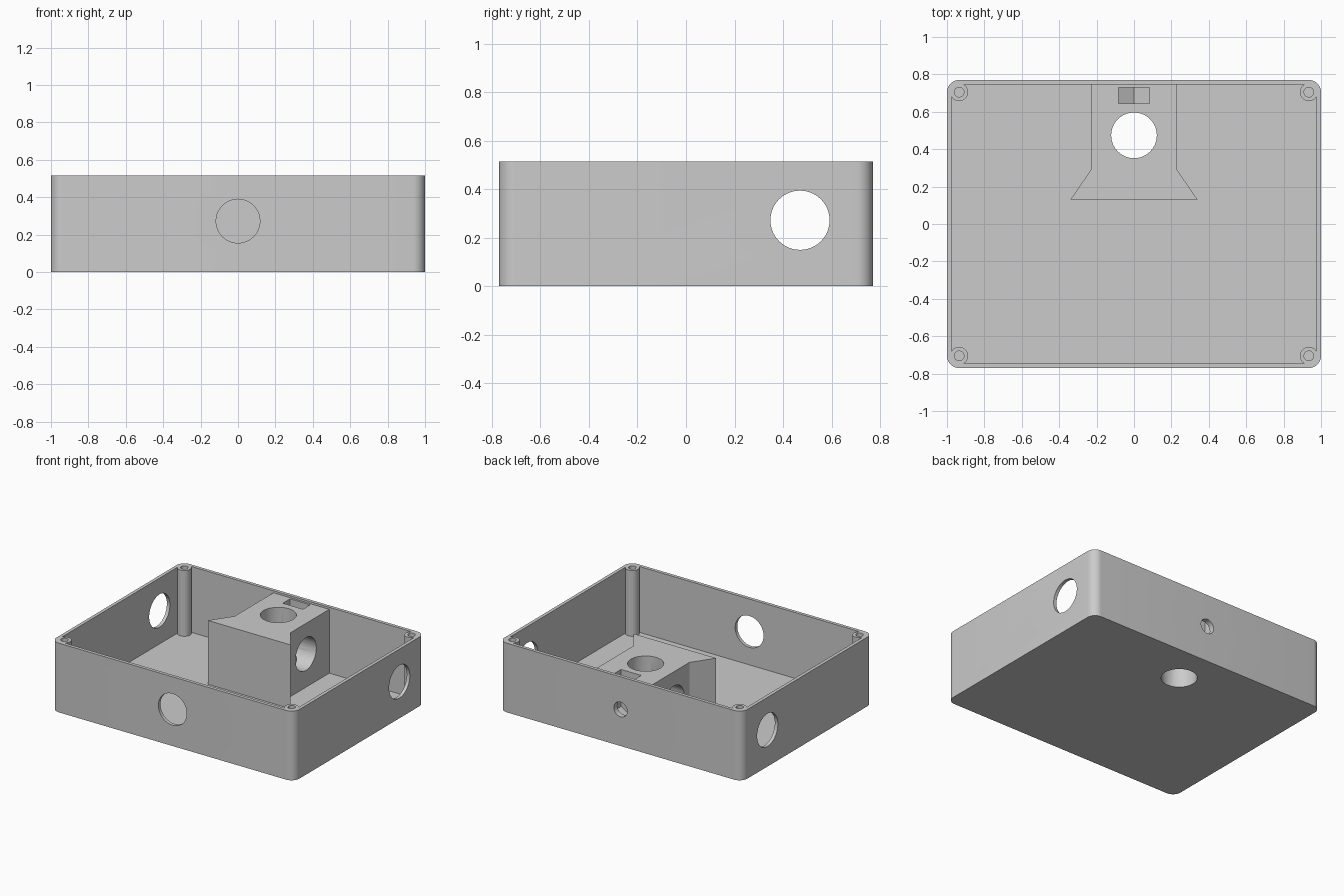
import bpy
import bmesh
from math import cos, sin, acos, pi

if "Cube" in bpy.data.objects:
    bpy.data.objects.remove(bpy.data.objects["Cube"], do_unlink=True)

HALF_X, HALF_Y, HEIGHT = 1.0, 0.77, 0.515
WALL = 0.025
CORNER = 0.065                       # outer corner radius, centred on the posts
POST_X, POST_Y = HALF_X - CORNER, HALF_Y - CORNER
POST_R = 0.048
BLOCK_TOP = 0.5
HOLE_Y, HOLE_Z, HOLE_R = 0.47, 0.272, 0.122

grey = bpy.data.materials.new("light grey plastic")
grey.use_nodes = True
grey.diffuse_color = (0.6, 0.6, 0.6, 1)
grey.node_tree.nodes["Principled BSDF"].inputs["Base Color"].default_value = (0.6, 0.6, 0.6, 1)


def arc(cx, cy, r, start, end, n):
    return [(cx + r * cos(start + (end - start) * i / n),
             cy + r * sin(start + (end - start) * i / n)) for i in range(n + 1)]


def circle(cx, cy, r, n=64):
    return arc(cx, cy, r, 0, 2 * pi, n)[:-1]


def prism(name, outline, lo, hi, axis="z"):
    """Extrude a closed 2D outline from lo to hi along an axis."""
    place = {"x": lambda a, b, h: (h, a, b),
             "y": lambda a, b, h: (a, h, b),
             "z": lambda a, b, h: (a, b, h)}[axis]
    bm = bmesh.new()
    bottom = [bm.verts.new(place(a, b, lo)) for a, b in outline]
    top = [bm.verts.new(place(a, b, hi)) for a, b in outline]
    bm.faces.new(bottom)
    bm.faces.new(top)
    for i in range(len(outline)):
        j = (i + 1) % len(outline)
        bm.faces.new((bottom[i], bottom[j], top[j], top[i]))
    bmesh.ops.recalc_face_normals(bm, faces=bm.faces)
    mesh = bpy.data.meshes.new(name)
    bm.to_mesh(mesh)
    bm.free()
    mesh.materials.append(grey)
    obj = bpy.data.objects.new(name, mesh)
    bpy.context.collection.objects.link(obj)
    return obj


def combine(body, tool, operation="DIFFERENCE"):
    mod = body.modifiers.new(tool.name, "BOOLEAN")
    mod.operation = operation
    mod.solver = "EXACT"
    mod.object = tool
    bpy.context.view_layer.objects.active = body
    bpy.ops.object.modifier_apply(modifier=mod.name)
    bpy.data.objects.remove(tool, do_unlink=True)


# Corner centres, counter-clockwise, with the turn of each corner
corners = [(POST_X, POST_Y, 0), (-POST_X, POST_Y, pi / 2),
           (-POST_X, -POST_Y, pi), (POST_X, -POST_Y, 3 * pi / 2)]

# Open tray: rounded box, hollowed around the corner posts
outer, inner = [], []
tilt = acos((CORNER - WALL) / POST_R)
for cx, cy, turn in corners:
    outer += arc(cx, cy, CORNER, turn, turn + pi / 2, 10)
    inner += arc(cx, cy, POST_R, turn - tilt, turn - 3 * pi / 2 + tilt, 24)
tray = prism("enclosure_tray", outer, 0, HEIGHT)
combine(tray, prism("cavity", inner, WALL, HEIGHT + 0.1))

# Clamp block with flared front, fused to the floor and back wall
right_side = [(0.34, 0.13), (0.23, 0.29), (0.23, HALF_Y - 0.01)]
left_side = [(-x, y) for x, y in reversed(right_side)]
combine(tray, prism("clamp_block", right_side + left_side, 0.01, BLOCK_TOP), "UNION")

# Cross bore through both side walls, and upright bore through the floor
combine(tray, prism("cross_bore", circle(HOLE_Y, HOLE_Z, HOLE_R), -1.1, 1.1, "x"))
combine(tray, prism("upright_bore", circle(0, HOLE_Y + 0.004, HOLE_R), -0.1, 0.7))

# Round opening in the front wall
combine(tray, prism("front_opening", circle(0, HOLE_Z, 0.117), -0.85, -0.7, "y"))

# Nut slot with pointed bottom, and the screw hole that crosses it
slot = [(-0.083, 0.6), (-0.083, 0.224), (0, 0.176), (0.083, 0.224), (0.083, 0.6)]
combine(tray, prism("nut_slot", slot, 0.645, 0.73, "y"))
combine(tray, prism("screw_hole", circle(0, HOLE_Z, 0.055, 32), 0.5, 0.85, "y"))

# Blind screw holes in the corner posts
for cx, cy, _ in corners:
    combine(tray, prism("post_hole", circle(cx, cy, 0.026, 24), 0.03, HEIGHT + 0.1))

# Smooth the curved walls, keep the edges sharp
bpy.ops.object.select_all(action="DESELECT")
tray.select_set(True)
bpy.context.view_layer.objects.active = tray
bpy.ops.object.shade_smooth_by_angle(angle=pi / 6)
